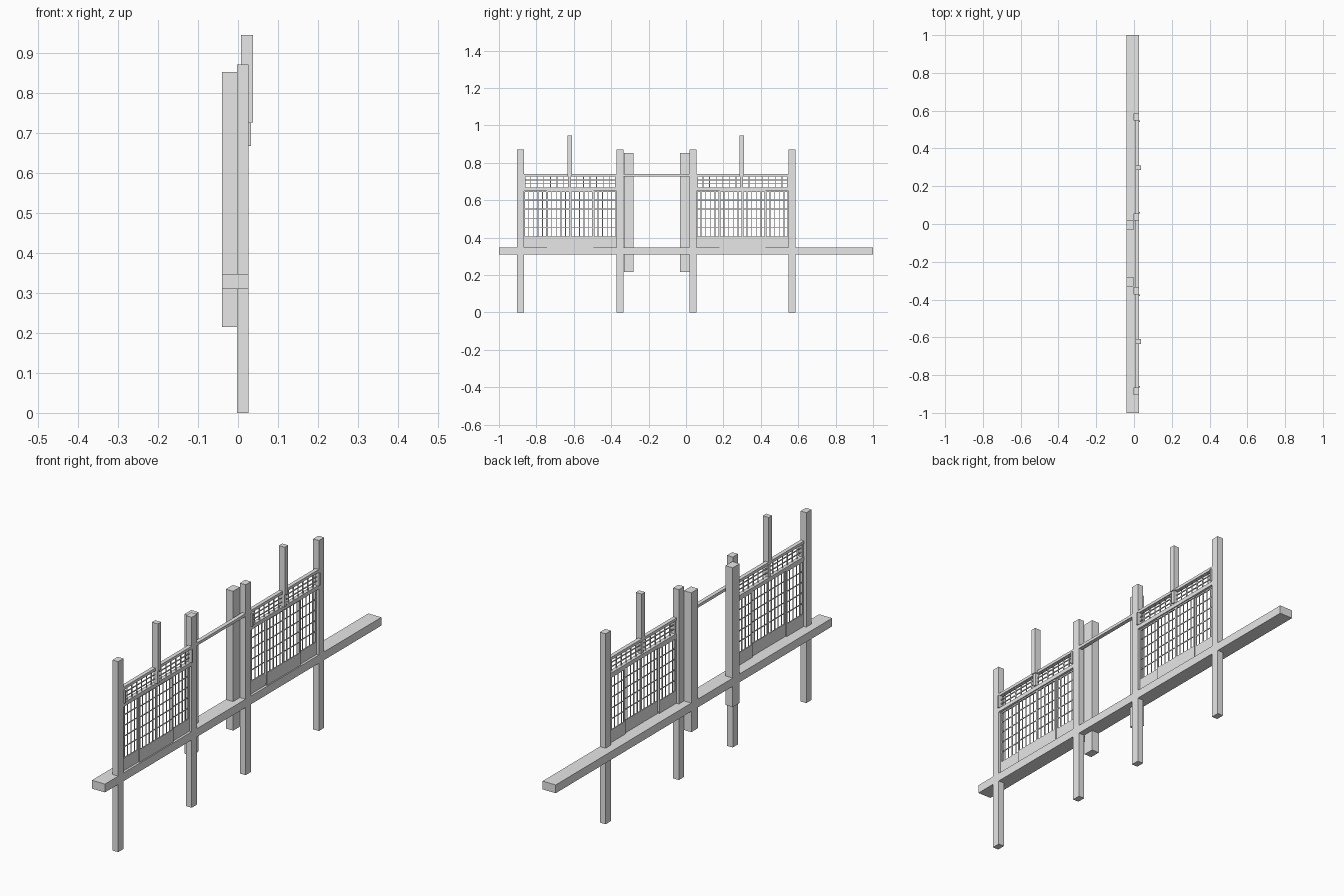
import bpy
import bmesh
from mathutils import Matrix, Vector

if "Cube" in bpy.data.objects:
    bpy.data.objects.remove(bpy.data.objects["Cube"])

grey = bpy.data.materials.new("plain_grey")
grey.use_nodes = True
GREY = (0.8, 0.8, 0.8, 1)
grey.diffuse_color = GREY
grey.node_tree.nodes["Principled BSDF"].inputs["Base Color"].default_value = GREY


def build(name, boxes):
    """Make one object from boxes given as (x range, y range, z range)."""
    bm = bmesh.new()
    for ranges in boxes:
        centre = Vector([(a + b) / 2 for a, b in ranges])
        size = Vector([b - a for a, b in ranges])
        matrix = Matrix.Translation(centre) @ Matrix.Diagonal(size).to_4x4()
        bmesh.ops.create_cube(bm, size=1, matrix=matrix)
    mesh = bpy.data.meshes.new(name)
    bm.to_mesh(mesh)
    bm.free()
    mesh.materials.append(grey)
    obj = bpy.data.objects.new(name, mesh)
    bpy.context.collection.objects.link(obj)


def around(c, width):
    return (c - width / 2, c + width / 2)


def spaced(span, count):
    """Centres of evenly spaced bars between two edges."""
    a, b = span
    return [a + (b - a) * (i + 1) / (count + 1) for i in range(count)]


SILL_TOP = 0.348
POST_X = (-0.003, 0.026)
POST_WIDTH = 0.038
BAR = 0.004

# Long floor beam
build("floor_beam", [((-0.04, 0.026), (-1, 1), (0.31, SILL_TOP))])

# Slim front posts
post_centres = {"outer_right": -0.885, "inner_right": -0.353,
                "inner_left": 0.037, "outer_left": 0.567}
for side, y in post_centres.items():
    build(side + "_post", [(POST_X, around(y, POST_WIDTH), (0, 0.872))])

# Heavy back posts
for side, y in (("right", -0.306), ("left", -0.006)):
    build(side + "_back_post", [((-0.04, -0.003), around(y, 0.05), (0.215, 0.853))])

# Thin head rail across every bay
build("head_rail", [((0.008, 0.026), (-0.866, 0.548), (0.727, 0.74))])


def sash(name, x, span):
    """Sliding screen with solid base, frame and lattice."""
    a, b = span
    bottom, top, base, stile = SILL_TOP, 0.65, 0.406, 0.006
    front = (x, x + 0.005)
    mid = around(x + 0.0025, 0.003)
    boxes = [(front, (a, b), (bottom, base)),
             (front, (a, b), (top - stile, top)),
             (front, (a, a + stile), (base, top - stile)),
             (front, (b - stile, b), (base, top - stile))]
    boxes += [(mid, around(y, BAR), (base, top - stile)) for y in spaced(span, 4)]
    boxes += [(mid, (a + stile, b - stile), around(z, BAR))
              for z in spaced((base, top), 4)]
    build(name, boxes)


def bay(name, span, hanger_y):
    a, b = span
    low, high = 0.668, 0.727
    # Middle rail between screens and transom
    build(name + "_middle_rail", [((0.008, 0.026), span, (0.65, low))])

    # Four screens, the middle pair on the outer track
    width = (b - a) / 4
    for i in range(4):
        x = 0.016 if i in (1, 2) else 0.01
        start = a + i * width
        sash(f"{name}_screen_{i + 1}", x, (start, start + width))

    # Hanging post with its tenon
    build(name + "_hanging_post", [
        ((0.008, 0.038), around(hanger_y, 0.024), (high, 0.945)),
        ((0.014, 0.033), around(hanger_y, 0.016), (low, high))])

    # Transom lattice with end strips
    bars = (0.017, 0.021)
    boxes = [((0.012, 0.033), (a, a + 0.008), (low, high)),
             ((0.012, 0.033), (b - 0.008, b), (low, high))]
    boxes += [(bars, span, around(z, BAR)) for z in spaced((low, high), 2)]
    boxes += [(bars, around(y, BAR), (low, high)) for y in spaced(span, 13)]
    build(name + "_transom_lattice", boxes)


bay("right_bay", (-0.866, -0.372), -0.622)
bay("left_bay", (0.056, 0.548), 0.297)
